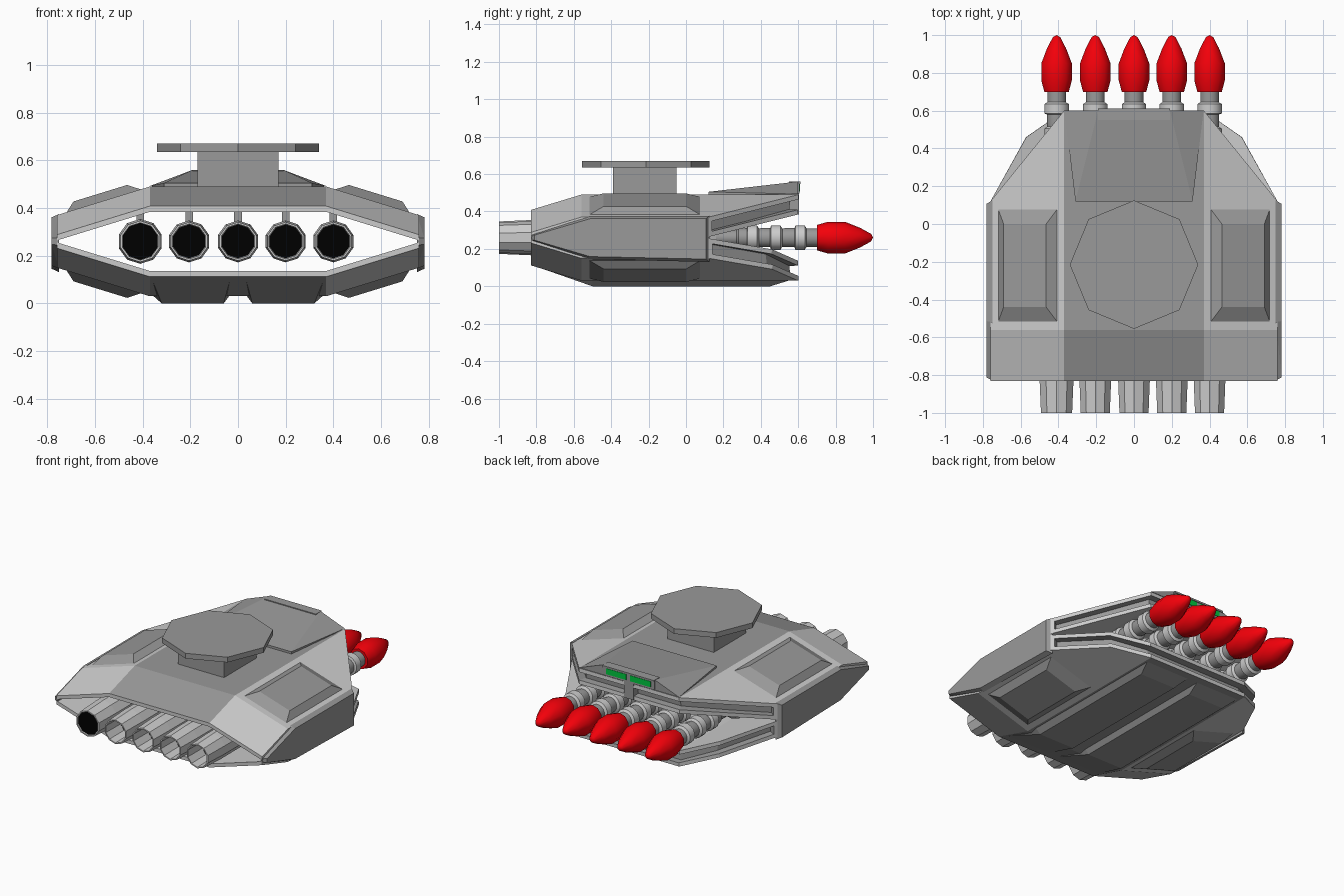
import bpy, bmesh, math

if "Cube" in bpy.data.objects:
    bpy.data.objects.remove(bpy.data.objects["Cube"])


def material(name, rgb):
    m = bpy.data.materials.new(name)
    m.diffuse_color = (*rgb, 1)
    m.use_nodes = True
    m.node_tree.nodes["Principled BSDF"].inputs["Base Color"].default_value = m.diffuse_color
    return m


LIGHT = material("light_grey", (0.8, 0.8, 0.8))
DARK = material("dark_grey", (0.32, 0.32, 0.32))
RED = material("red", (0.9, 0.0, 0.003))
GREEN = material("green", (0.0, 0.58, 0.05))
BLACK = material("black", (0, 0, 0))


def finish(bm, name, *mats):
    bmesh.ops.recalc_face_normals(bm, faces=bm.faces)
    me = bpy.data.meshes.new(name)
    bm.to_mesh(me)
    bm.free()
    ob = bpy.data.objects.new(name, me)
    bpy.context.collection.objects.link(ob)
    for m in mats:
        me.materials.append(m)
    return ob


def hull(name, pts, mat=DARK):
    bm = bmesh.new()
    for p in pts:
        bm.verts.new(p)
    bmesh.ops.convex_hull(bm, input=bm.verts)
    bmesh.ops.dissolve_limit(bm, angle_limit=0.01, verts=bm.verts, edges=bm.edges)
    return finish(bm, name, mat)


def box(name, xs, ys, zs, mat=DARK):
    return hull(name, [(x, y, z) for x in xs for y in ys for z in zs], mat)


def lathe(name, x, profile, *mats, n=10, dark_below=0, smooth=False):
    # profile of (y, radius) turned around the tube axis
    bm = bmesh.new()
    rings = []
    for y, r in profile:
        if r == 0:
            rings.append([bm.verts.new((x, y, 0.26))] * n)
        else:
            rings.append([bm.verts.new((x + r * math.cos(2 * math.pi * (k + .5) / n), y,
                                        0.26 + r * math.sin(2 * math.pi * (k + .5) / n)))
                          for k in range(n)])
    for a, b, p, q in zip(rings, rings[1:], profile, profile[1:]):
        for k in range(n):
            f = bm.faces.new(list(dict.fromkeys([a[k], a[(k + 1) % n], b[(k + 1) % n], b[k]])))
            f.material_index = int(max(p[1], q[1]) < dark_below)
    ob = finish(bm, name, *mats)
    if smooth:
        bpy.ops.object.select_all(action='DESELECT')
        bpy.context.view_layer.objects.active = ob
        ob.select_set(True)
        bpy.ops.object.shade_smooth_by_angle(angle=math.radians(42))
    return ob


def slope(x):
    return 0.49 - max(0, abs(x) - 0.37) * 0.12 / 0.39


def flip(z, s):
    return z if s > 0 else 0.52 - z


# Upper and lower hull shells: dark centre strip, light flanks, dark groove along the rear edge
def shell(name, s, bend_y):
    xs = [-0.76, -0.57, -0.37, 0.37, 0.57, 0.76]
    rear = {0.76: 0.12, 0.57: bend_y, 0.37: 0.6}
    bm = bmesh.new()
    out, inn = [], []
    for x in xs:
        h = slope(x)
        ys = (-0.83, -0.56, rear[abs(x)])
        out.append([bm.verts.new((x, y, flip(h - d, s))) for y, d in zip(ys, (0.082, 0, 0))])
        inn.append([bm.verts.new((x, y, flip(h - 0.106, s))) for y in ys])
    back = []
    for i in range(len(xs) - 1):
        for g in (out, inn):
            for j in range(2):
                f = bm.faces.new((g[i][j], g[i + 1][j], g[i + 1][j + 1], g[i][j + 1]))
                f.material_index = int(g is out and i == 2)
        for j in (0, 2):
            f = bm.faces.new((out[i][j], out[i + 1][j], inn[i + 1][j], inn[i][j]))
            if j:
                back.append(f)
    for i in (0, -1):
        for j in range(2):
            bm.faces.new((out[i][j], out[i][j + 1], inn[i][j + 1], inn[i][j]))
    bmesh.ops.recalc_face_normals(bm, faces=bm.faces)
    bmesh.ops.inset_region(bm, faces=back, thickness=0.025, use_even_offset=True)
    walls = bmesh.ops.inset_region(bm, faces=back, thickness=0.001, depth=-0.045, use_even_offset=True)
    for f in back + walls["faces"]:
        f.material_index = 1
    finish(bm, name, LIGHT, DARK)


shell("upper_hull", 1, 0.354)
shell("lower_hull", -1, 0.46)

for sx in (-1, 1):
    side = "right" if sx > 0 else "left"
    # Raised panels on the sloping flanks, above and below
    for sz in (-1, 1):
        pts = [(sx * x, y, flip(slope(x) - 0.002, sz)) for x in (0.405, 0.72) for y in (-0.52, 0.08)]
        pts += [(sx * x, y, flip(slope(x) + 0.036, sz)) for x in (0.465, 0.69) for y in (-0.44, 0.0)]
        hull(f"{side}_{'upper' if sz > 0 else 'lower'}_panel", pts)
    # Chamfered side plate
    outline = [(-0.83, 0.275), (-0.52, 0.375), (0.125, 0.375), (0.125, 0.13), (-0.52, 0.145), (-0.83, 0.245)]
    pts = [(sx * 0.75, y, z) for y, z in outline]
    pts += [(sx * 0.782, -0.355 + (y + 0.355) * 0.96, 0.26 + (z - 0.26) * 0.88) for y, z in outline]
    hull(f"{side}_side_plate", pts)
    # Belly skid
    pts = [(sx * x, y, 0) for x in (0.06, 0.32) for y in (-0.5, 0.45)]
    pts += [(sx * x, y, z) for x in (0.03, 0.365) for y, z in ((-0.82, 0.112), (-0.5, 0.04), (0.58, 0.04))]
    hull(f"{side}_belly_skid", pts)
    # Rear lamp
    box(f"{side}_rear_lamp", (sx * 0.015, sx * 0.165), (0.58, 0.610), (0.508, 0.546), GREEN)

# Rear wedge fairing, lamp housing and centre post
hull("rear_fairing", [(x, 0.12, z) for x in (-0.31, 0.31) for z in (0.48, 0.505)]
     + [(x, 0.6, 0.56) for x in (-0.19, 0.19)] + [(x, 0.6, 0.493) for x in (-0.368, 0.368)])
box("lamp_housing", (-0.19, 0.19), (0.55, 0.606), (0.495, 0.559))
box("lamp_hood", (-0.19, 0.19), (0.55, 0.611), (0.548, 0.56))
box("rear_post", (-0.035, 0.035), (0.54, 0.604), (0.385, 0.5))

# Turret: square neck with octagonal disc
box("turret_neck", (-0.17, 0.17), (-0.39, -0.05), (0.48, 0.64))
hull("turret_disc", [(0.34 * math.cos(k * math.pi / 4), -0.215 + 0.34 * math.sin(k * math.pi / 4), z)
                     for k in range(8) for z in (0.635, 0.67)])

# Five launch tubes with missiles
for i, x in enumerate((-0.41, -0.205, 0, 0.2, 0.4)):
    k = 1.07 if i == 0 else 1.0
    n = i + 1
    lathe(f"launch_tube_{n}", x, [(-0.7, 0), (-0.7, 0.068 * k), (-1, 0.073 * k), (-1, 0.081 * k),
                                  (-0.83, 0.088 * k), (0.1, 0.085 * k), (0.16, 0.05), (0.16, 0)], LIGHT)
    deep = -0.99 if i == 0 else -0.85
    lathe(f"tube_bore_{n}", x, [(deep, 0), (deep, 0.072 * k), (deep + 0.02, 0.072 * k), (deep + 0.02, 0)], BLACK)
    # light rings on a darker missile body
    prof = [(0.15, 0), (0.15, 0.042), (0.27, 0.042)]
    for y in (0.33, 0.455, 0.585):
        prof += [(y - 0.05, 0.052), (y - 0.005, 0.052), (y, 0.066), (y + 0.05, 0.066), (y + 0.06, 0.05)]
    lathe(f"missile_body_{n}", x, prof + [(0.71, 0.05), (0.71, 0)], LIGHT, DARK,
          n=16, dark_below=0.06, smooth=True)
    lathe(f"missile_tip_{n}", x, [(0.70, 0), (0.70, 0.068), (0.76, 0.085), (0.85, 0.085),
                                  (0.93, 0.053), (0.99, 0.02), (1.0, 0)], RED, smooth=True)
    box(f"tube_hanger_{n}", (x - 0.016, x + 0.016), (-0.3, 0.05), (0.33, 0.39))
